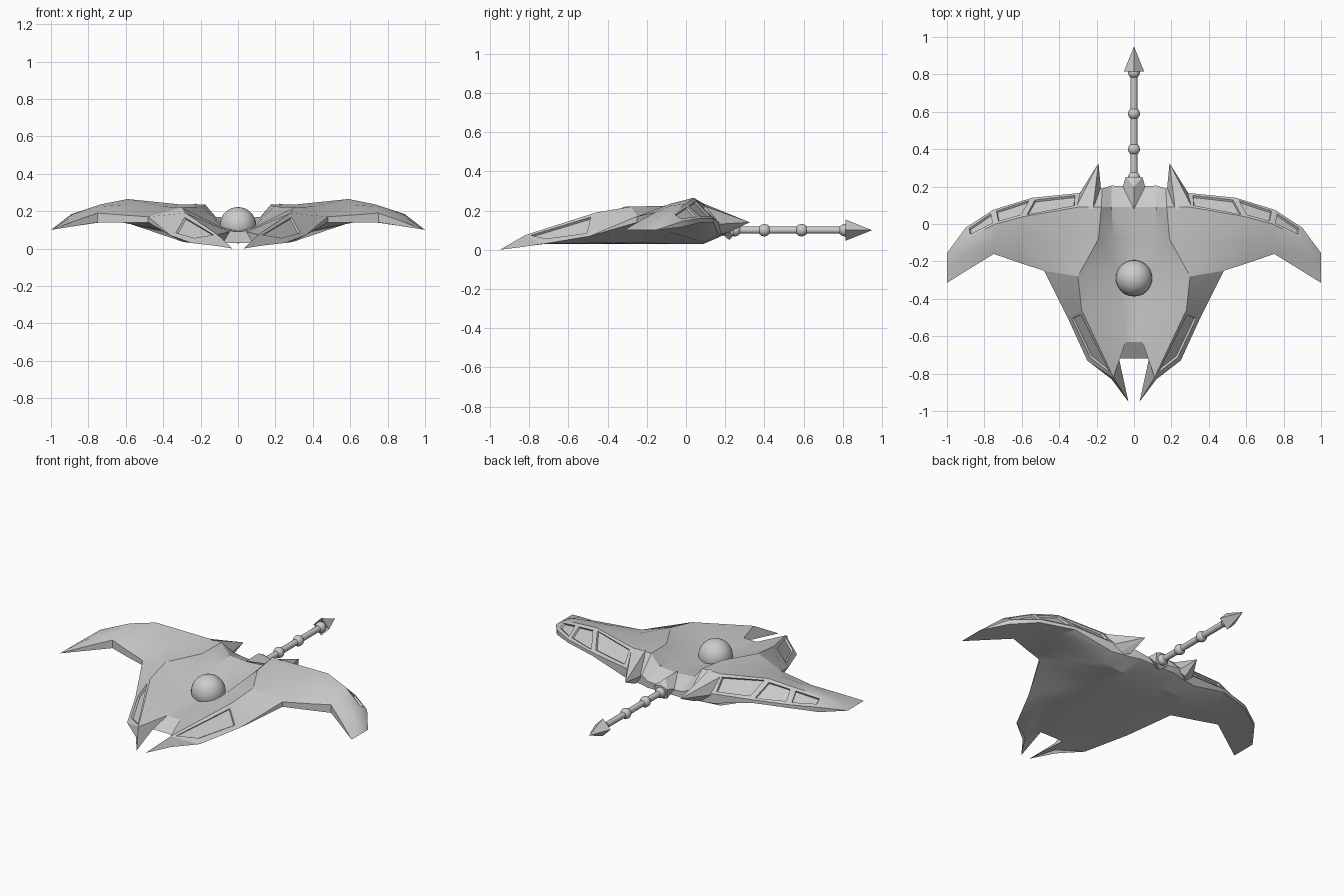
import bpy, bmesh, math
from mathutils import Matrix, Vector

if "Cube" in bpy.data.objects:
    bpy.data.objects.remove(bpy.data.objects["Cube"])


def finish(name, bm, smooth=None):
    bmesh.ops.recalc_face_normals(bm, faces=bm.faces)
    me = bpy.data.meshes.new(name)
    bm.to_mesh(me)
    bm.free()
    ob = bpy.data.objects.new(name, me)
    bpy.context.collection.objects.link(ob)
    if smooth:
        bpy.ops.object.select_all(action='DESELECT')
        ob.select_set(True)
        bpy.context.view_layer.objects.active = ob
        bpy.ops.object.shade_smooth_by_angle(angle=math.radians(smooth))
    return ob


def hull(name, pts):
    bm = bmesh.new()
    vs = [bm.verts.new(p) for p in pts]
    res = bmesh.ops.convex_hull(bm, input=vs)
    junk = set(res["geom_interior"]) | set(res["geom_unused"])
    bmesh.ops.delete(bm, geom=[v for v in junk if isinstance(v, bmesh.types.BMVert)], context='VERTS')
    return finish(name, bm)


# Hull: chains running front to back, from the centre line out to the wing tip
body = [
    [(0, -.72, .03), (0, -.63, .09), (0, -.46, .09), (0, -.25, .10), (0, -.08, .13), (0, .09, .16), (0, .20, .11)],
    [(.08, -.72, .03), (.045, -.63, .09), (.06, -.46, .10), (.09, -.25, .12), (.11, -.08, .15),
     (.12, .09, .17), (.12, .205, .12)],
    [(.03, -.95, 0), (.11, -.82, .075), (.28, -.46, .19), (.30, -.28, .22), (.19, -.08, .225),
     (.175, .09, .235), (.17, .19, .14)],
    [(.12, -.83, .015), (.25, -.73, .03), (.36, -.49, .07), (.48, -.25, .17), (.40, -.10, .225),
     (.30, .09, .235), (.30, .165, .14)],
]
wing = [
    [(.62, -.205, .18), (.60, -.08, .235), (.59, .04, .265), (.545, .14, .16)],
    [(.75, -.16, .19), (.74, -.08, .225), (.74, 0, .235), (.755, .075, .16)],
    [(.88, -.24, .145), (.89, -.15, .17), (.89, -.075, .185), (.90, -.02, .145)],
    [(1, -.315, .10), (1, -.26, .10), (1, -.20, .10), (1, -.155, .10)],
]
chains = body + [[None] * 3 + w for w in wing]


def underside(x, row, top):
    keys = [(0, .03), (.26, .03), (.31, .04), (.38, .085), (.48, .14), (.75, .14), (1, .10)]
    for (a, za), (b, zb) in zip(keys, keys[1:]):
        if a <= x <= b:
            z = za + (zb - za) * (x - a) / (b - a)
            break
    if row == 6:
        z = max(z, .08)
    return min(z, top)


bm = bmesh.new()
top, low = {}, {}
for c, chain in enumerate(chains):
    for r, p in enumerate(chain):
        if p:
            top[c, r] = bm.verts.new(p)
            low[c, r] = bm.verts.new((p[0], p[1], underside(p[0], r, p[2])))
windows = []
for c in range(len(chains) - 1):
    for r in range(6):
        keys = [(c, r), (c + 1, r), (c + 1, r + 1), (c, r + 1)]
        if all(k in top for k in keys):
            f = bm.faces.new([top[k] for k in keys])
            bm.faces.new([low[k] for k in reversed(keys)])
            if (r == 5 and 3 <= c <= 5) or (c, r) == (2, 1):
                windows.append((f, .035 if r == 1 else .024))
# Rim between upper and lower skin
other = {top[k]: low[k] for k in top}
for e in [e for e in bm.edges if e.is_boundary]:
    a, b = e.verts
    if a in other and b in other and max(a.co.x, b.co.x) > 0:
        bm.faces.new([a, b, other[b], other[a]])
bmesh.ops.recalc_face_normals(bm, faces=bm.faces)
# Sunken windows on the wing back slopes and the horn flanks
for f, t in windows:
    bmesh.ops.inset_individual(bm, faces=[f], thickness=t)
    bmesh.ops.inset_individual(bm, faces=[f], thickness=.004, depth=-.012)
bmesh.ops.remove_doubles(bm, verts=bm.verts, dist=.0005)
bmesh.ops.mirror(bm, geom=bm.verts[:] + bm.edges[:] + bm.faces[:], axis='X', merge_dist=.0005)
finish("hull", bm, 25)

# Rear spikes
for s, side in ((-1, "left"), (1, "right")):
    pts = [(.19, .325, .14), (.22, .08, .24), (.31, .09, .225), (.30, .15, .13),
           (.175, .17, .13), (.20, .21, .085), (.26, .13, .08)]
    hull("rear_spike_" + side, [(s * x, y, z) for x, y, z in pts])

# Faceted tail socket
hull("tail_socket", [(0, .08, .17), (0, .20, .17), (0, .25, .145), (0, .22, .05)]
     + [(s * x, y, z) for s in (-1, 1) for x, y, z in ((.06, .20, .12), (.045, .25, .13), (.04, .24, .07))])


def ball(name, y, z, r, seg):
    bm = bmesh.new()
    bmesh.ops.create_uvsphere(bm, u_segments=seg, v_segments=seg // 2, radius=r,
                              matrix=Matrix.Translation((0, y, z)))
    finish(name, bm, 40)


# Cockpit dome
ball("dome", -.29, .125, .097, 32)

# Tail rod, joints and barbed tip
bm = bmesh.new()
bmesh.ops.create_cone(bm, cap_ends=True, segments=16, radius1=.018, radius2=.018, depth=.66,
                      matrix=Matrix.Translation((0, .53, .10)) @ Matrix.Rotation(math.pi / 2, 4, 'X'))
finish("tail_rod", bm, 40)
for i, y in enumerate((.25, .40, .59, .81)):
    ball(f"tail_joint_{i + 1}", y, .10, .032, 16)
bm = bmesh.new()
tip, notch = bm.verts.new((0, .95, .10)), bm.verts.new((0, .845, .10))
barbs = [bm.verts.new((.054 * math.cos(a), .815, .10 + .054 * math.sin(a)))
         for a in (i * math.pi / 2 for i in range(4))]
for i in range(4):
    bm.faces.new([tip, barbs[i], barbs[i - 1]])
    bm.faces.new([notch, barbs[i - 1], barbs[i]])
finish("tail_tip", bm)
